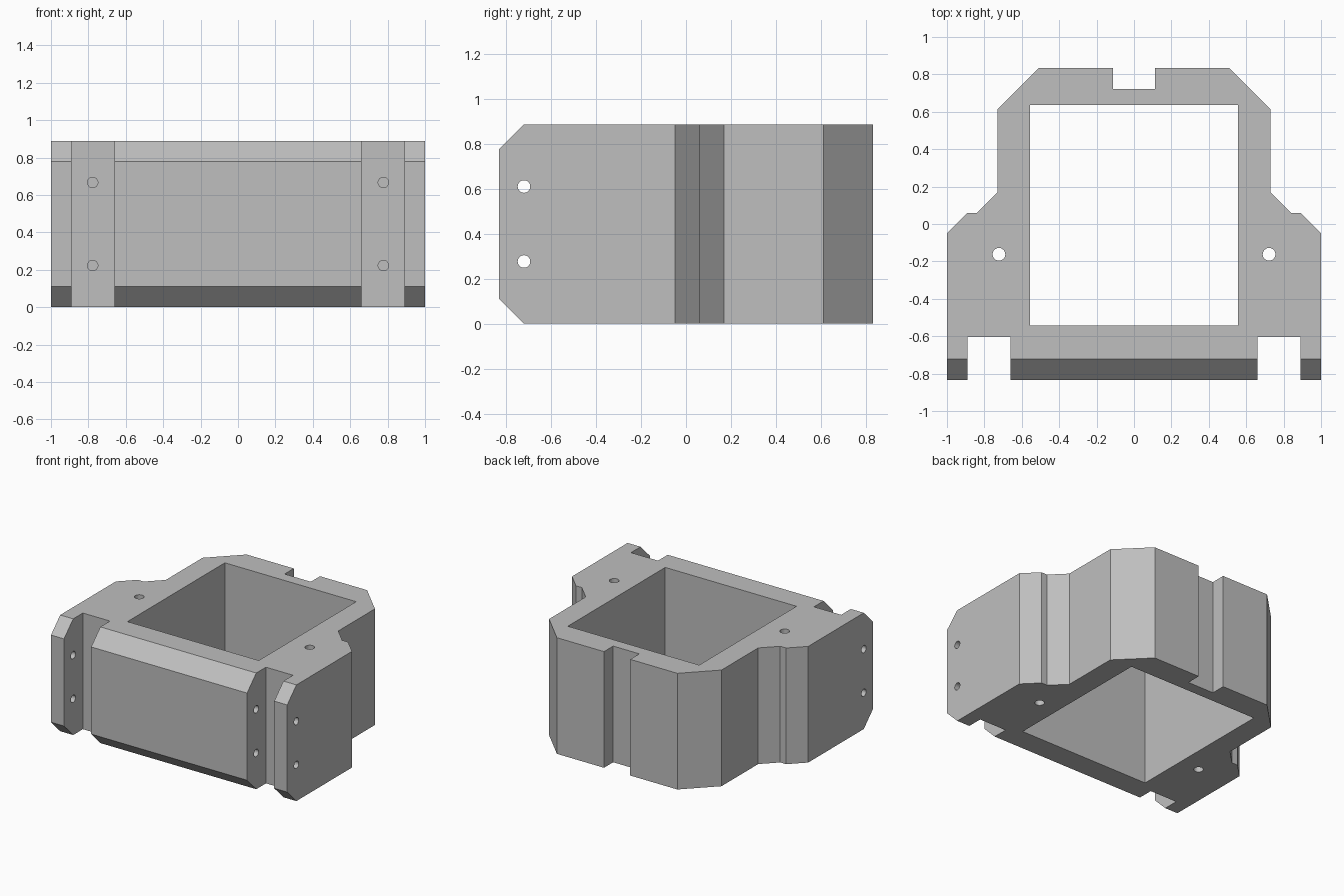
import bpy, bmesh
from math import pi
from mathutils import Matrix

H = 0.889      # overall height
MID = H / 2

cube = bpy.data.objects.get("Cube")
if cube:
    bpy.data.objects.remove(cube, do_unlink=True)

# Single plain grey
grey = bpy.data.materials.new("plain_grey")
grey.use_nodes = True
colour = (0.52, 0.52, 0.52, 1)
grey.diffuse_color = colour
grey.node_tree.nodes["Principled BSDF"].inputs["Base Color"].default_value = colour


def make_object(name, bm):
    bmesh.ops.recalc_face_normals(bm, faces=bm.faces)
    mesh = bpy.data.meshes.new(name)
    bm.to_mesh(mesh)
    bm.free()
    mesh.materials.append(grey)
    obj = bpy.data.objects.new(name, mesh)
    bpy.context.collection.objects.link(obj)
    return obj


def prism(name, points, direction):
    bm = bmesh.new()
    face = bm.faces.new([bm.verts.new(p) for p in points])
    new = bmesh.ops.extrude_face_region(bm, geom=[face])["geom"]
    bmesh.ops.translate(bm, vec=direction,
                        verts=[v for v in new if isinstance(v, bmesh.types.BMVert)])
    return make_object(name, bm)


def rod(name, radius, length, centre, axis):
    turn = {"X": Matrix.Rotation(pi / 2, 4, "Y"),
            "Y": Matrix.Rotation(pi / 2, 4, "X"),
            "Z": Matrix.Identity(4)}[axis]
    bm = bmesh.new()
    bmesh.ops.create_cone(bm, cap_ends=True, segments=24, radius1=radius,
                          radius2=radius, depth=length,
                          matrix=Matrix.Translation(centre) @ turn)
    return make_object(name, bm)


def combine(target, tool, operation="DIFFERENCE"):
    tool.hide_render = True
    mod = target.modifiers.new(tool.name, "BOOLEAN")
    mod.operation, mod.solver, mod.object = operation, "EXACT", tool
    bpy.context.view_layer.objects.active = target
    bpy.ops.object.modifier_apply(modifier=mod.name)
    bpy.data.objects.remove(tool, do_unlink=True)


# Body outline in plan, left half from back notch to front slot, then mirrored
half = [(0.111, 0.722), (0.111, 0.833), (0.51, 0.833), (0.73, 0.613),
        (0.73, 0.17), (0.84, 0.06), (0.89, 0.06), (1, -0.05), (1, -0.833),
        (0.89, -0.833), (0.89, -0.605), (0.66, -0.605), (0.66, -0.833)]
outline = half + [(-x, y) for x, y in reversed(half)]
body = prism("housing_body", [(x, y, 0) for x, y in outline], (0, 0, H))

# Bevels along the upper and lower front edges
side = [(-0.933, 0.211), (-0.622, -0.1), (1, -0.1),
        (1, H + 0.1), (-0.622, H + 0.1), (-0.933, H - 0.211)]
combine(body, prism("bevel_limits", [(-1.2, y, z) for y, z in side], (2.4, 0, 0)),
        "INTERSECT")

# Rectangular central opening
opening = [(-0.556, -0.543), (0.556, -0.543), (0.556, 0.635), (-0.556, 0.635)]
combine(body, prism("central_opening", [(x, y, -0.1) for x, y in opening], (0, 0, H + 0.2)))

# Cross holes through the front lugs
for s in (-1, 1):
    combine(body, rod("cross_hole", 0.028, 2.4, (0, -0.722, MID + s * 0.167), "X"))

# Vertical holes and blind screw holes in the front slots
for s in (-1, 1):
    combine(body, rod("vertical_hole", 0.034, H + 0.2, (s * 0.722, -0.162, MID), "Z"))
    for t in (-1, 1):
        combine(body, rod("slot_screw_hole", 0.028, 0.44,
                          (s * 0.777, -0.605, MID + t * 0.222), "Y"))
